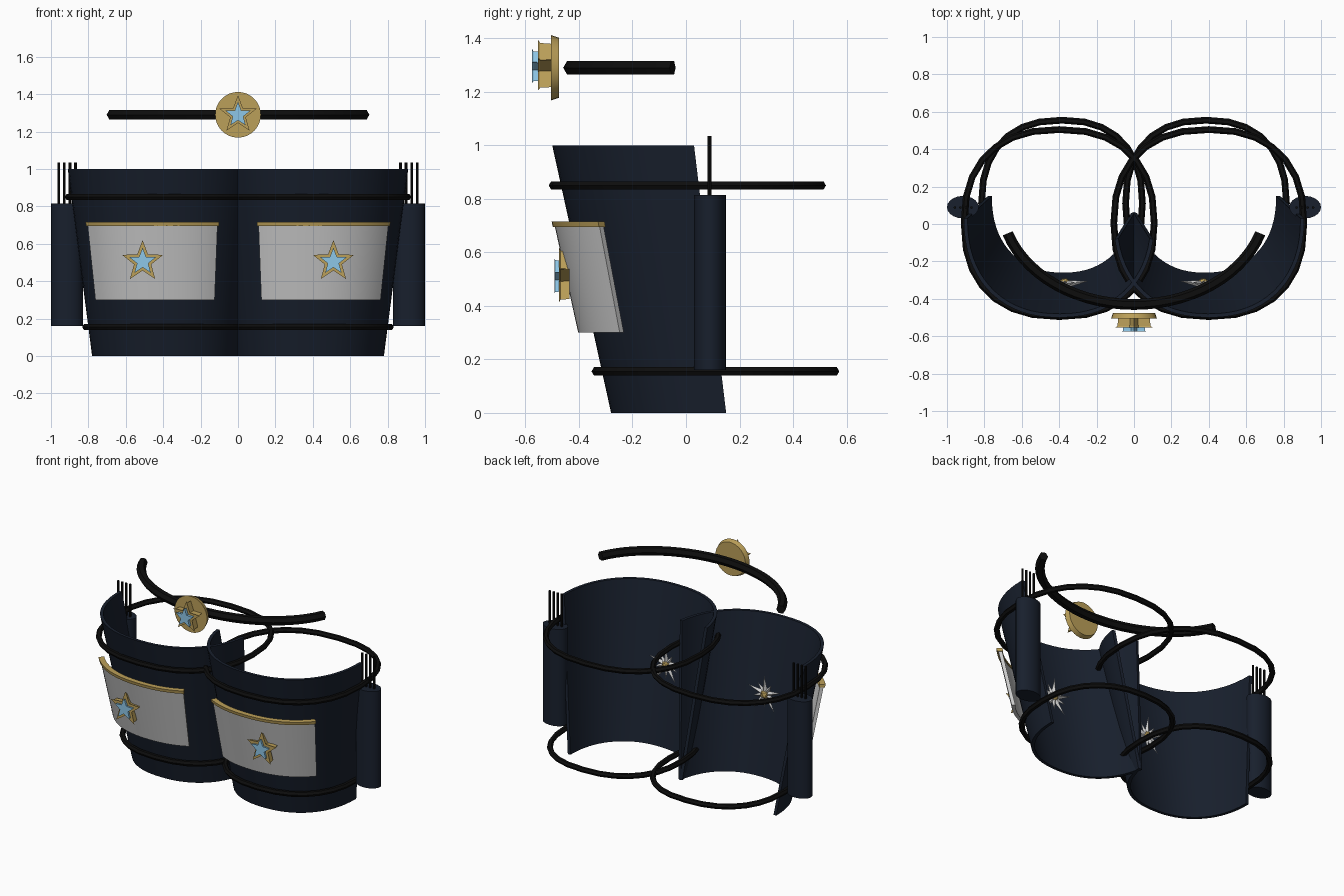
import bpy, bmesh, math
from mathutils import Vector, Matrix

if "Cube" in bpy.data.objects:
    bpy.data.objects.remove(bpy.data.objects["Cube"])


def material(name, rgb):
    m = bpy.data.materials.new(name)
    m.diffuse_color = (*rgb, 1)
    m.use_nodes = True
    m.node_tree.nodes["Principled BSDF"].inputs["Base Color"].default_value = m.diffuse_color
    return m


NAVY = material("navy", (0.009, 0.014, 0.026))
BLACK = material("black", (0.004, 0.004, 0.004))
WHITE = material("white", (0.75, 0.75, 0.77))
GOLD = material("gold", (0.50, 0.35, 0.10))
BLUE = material("blue", (0.27, 0.57, 0.80))
SQUARENESS = 2 / 2.25  # slightly squared ellipse, as seen from the top


def finish(name, bm, mat, smooth=True):
    bmesh.ops.recalc_face_normals(bm, faces=bm.faces)
    me = bpy.data.meshes.new(name)
    bm.to_mesh(me)
    bm.free()
    ob = bpy.data.objects.new(name, me)
    bpy.context.collection.objects.link(ob)
    me.materials.append(mat)
    if smooth:
        bpy.context.view_layer.objects.active = ob
        ob.select_set(True)
        bpy.ops.object.shade_smooth_by_angle(angle=math.radians(35))
        ob.select_set(False)
    return ob


def loft(name, loops, mat, closed=False, smooth=True):
    """Skin a list of equal-length vertex loops."""
    bm = bmesh.new()
    rings = [[bm.verts.new(p) for p in loop] for loop in loops]
    n = len(rings[0])
    for i in range(len(rings) if closed else len(rings) - 1):
        a, b = rings[i], rings[(i + 1) % len(rings)]
        for j in range(n):
            k = (j + 1) % n
            bm.faces.new((a[j], a[k], b[k], b[j]))
    if not closed:
        bm.faces.new(rings[0])
        bm.faces.new(rings[-1])
    return finish(name, bm, mat, smooth)


def round_xy(t, power):
    """Unit outline point; t = 0 faces the front."""
    s, c = math.sin(t), -math.cos(t)
    return math.copysign(abs(s) ** power, s), math.copysign(abs(c) ** power, c)


def leg_point(side, t, z, off):
    """Point on the leaning, tapering leg surface; + t runs outward."""
    u, v = round_xy(t, SQUARENESS)
    return (side * (0.38 + 0.02 * z + (0.40 + 0.11 * z + off) * u),
            0.15 - 0.12 * z + (0.43 + 0.10 * z + off) * v, z)


def curved_plate(name, side, t0, t1, z0, z1, inner, outer, mat, n=24):
    loops = []
    for i in range(n + 1):
        t = math.radians(t0 + (t1 - t0) * i / n)
        loops.append([leg_point(side, t, z, o) for z, o in
                      ((z0, inner), (z0, outer), (z1, outer), (z1, inner))])
    return loft(name, loops, mat)


def arc_tube(name, centre, rx, ry, t0, t1, r, mat, n=28, power=1, closed=True, sides=6):
    loops = []
    for i in range(n if closed else n + 1):
        t = math.radians(t0 + (t1 - t0) * i / n)
        u, v = round_xy(t, power)
        c = Vector(centre) + Vector((rx * u, ry * v, 0))
        out = Vector((math.sin(t) / rx, -math.cos(t) / ry, 0)).normalized()
        loops.append([c + r * (math.cos(a) * out + math.sin(a) * Vector((0, 0, 1)))
                      for a in (2 * math.pi * k / sides for k in range(sides))])
    return loft(name, loops, mat, closed)


def star(name, x, z, y_back, y_front, r, mat):
    """Five-pointed star that flares toward its front face."""
    loops = []
    for y, s in ((y_back, 0.85), (y_front - (y_front - y_back) * 0.15, 0.88), (y_front, 1)):
        loops.append([(x + s * q * math.sin(a), y, z + s * q * math.cos(a))
                      for q, a in ((r if k % 2 == 0 else r * 0.42, k * math.pi / 5)
                                   for k in range(10))])
    return loft(name, loops, mat, smooth=False)


def column(name, x, y, rx, ry, z0, z1, mat, n=20):
    loops = [[(x + rx * math.cos(2 * math.pi * k / n), y + ry * math.sin(2 * math.pi * k / n), z)
              for k in range(n)] for z in (z0, z1)]
    return loft(name, loops, mat)


for side, tag in ((-1, "left"), (1, "right")):
    # Main shell, badge panel and its trim
    curved_plate(f"{tag}_leg_shell", side, -80, 90, 0, 1, -0.02, 0, NAVY, 32)
    curved_plate(f"{tag}_white_panel", side, -29.5, 48, 0.30, 0.70, 0.035, 0.057, WHITE)
    curved_plate(f"{tag}_panel_trim", side, -30, 48.5, 0.695, 0.716, 0.03, 0.065, GOLD)

    # Layered star badge
    star(f"{tag}_badge_star", side * 0.51, 0.505, -0.435, -0.475, 0.115, GOLD)
    star(f"{tag}_badge_gem", side * 0.51, 0.505, -0.47, -0.492, 0.075, BLUE)

    # Straps around the leg
    arc_tube(f"{tag}_upper_strap", (side * 0.40, 0.005, 0.85), 0.508, 0.50, 0, 360,
             0.018, BLACK, power=0.85)
    arc_tube(f"{tag}_lower_strap", (side * 0.385, 0.11, 0.155), 0.43, 0.445, 0, 360,
             0.018, BLACK, power=0.85)

    # Side holder with four thin rods
    column(f"{tag}_side_holder", side * 0.915, 0.09, 0.085, 0.06, 0.16, 0.815, NAVY)
    for i in range(4):
        column(f"{tag}_rod_{i + 1}", side * (0.869 + 0.0295 * i), 0.088, 0.007, 0.007,
               0.3, 1.035, BLACK, 8)

    # Spiked rivet on the inside of the shell
    hub = Matrix.Translation((side * 0.37, -0.322, 0.535))
    bm = bmesh.new()
    for i in range(10):
        length = 0.13 if i % 2 == 0 else 0.09
        m = (hub @ Matrix.Rotation(i * math.pi / 5, 4, 'Y')
             @ Matrix.Rotation(-0.12, 4, 'X') @ Matrix.Translation((0, 0, length / 2)))
        bmesh.ops.create_cone(bm, cap_ends=True, segments=4, radius1=0.022, radius2=0,
                              depth=length, matrix=m)
    finish(f"{tag}_rivet_spikes", bm, WHITE, False)
    bm = bmesh.new()
    bmesh.ops.create_icosphere(bm, subdivisions=1, radius=0.036, matrix=hub)
    finish(f"{tag}_rivet_hub", bm, GOLD, False)

# Open band floating above the legs
arc_tube("neck_band", (0, 0.12, 1.29), 0.71, 0.55, -72, 72, 0.029, BLACK, closed=False)

# Round medallion with a layered star
disc = [[(r * math.cos(k * math.pi / 16), y, 1.29 + r * math.sin(k * math.pi / 16))
         for k in range(32)] for y, r in ((-0.475, 0.112), (-0.505, 0.122))]
loft("medallion_disc", disc, GOLD)
star("medallion_star", 0, 1.29, -0.50, -0.553, 0.105, GOLD)
star("medallion_gem", 0, 1.29, -0.545, -0.575, 0.07, BLUE)
